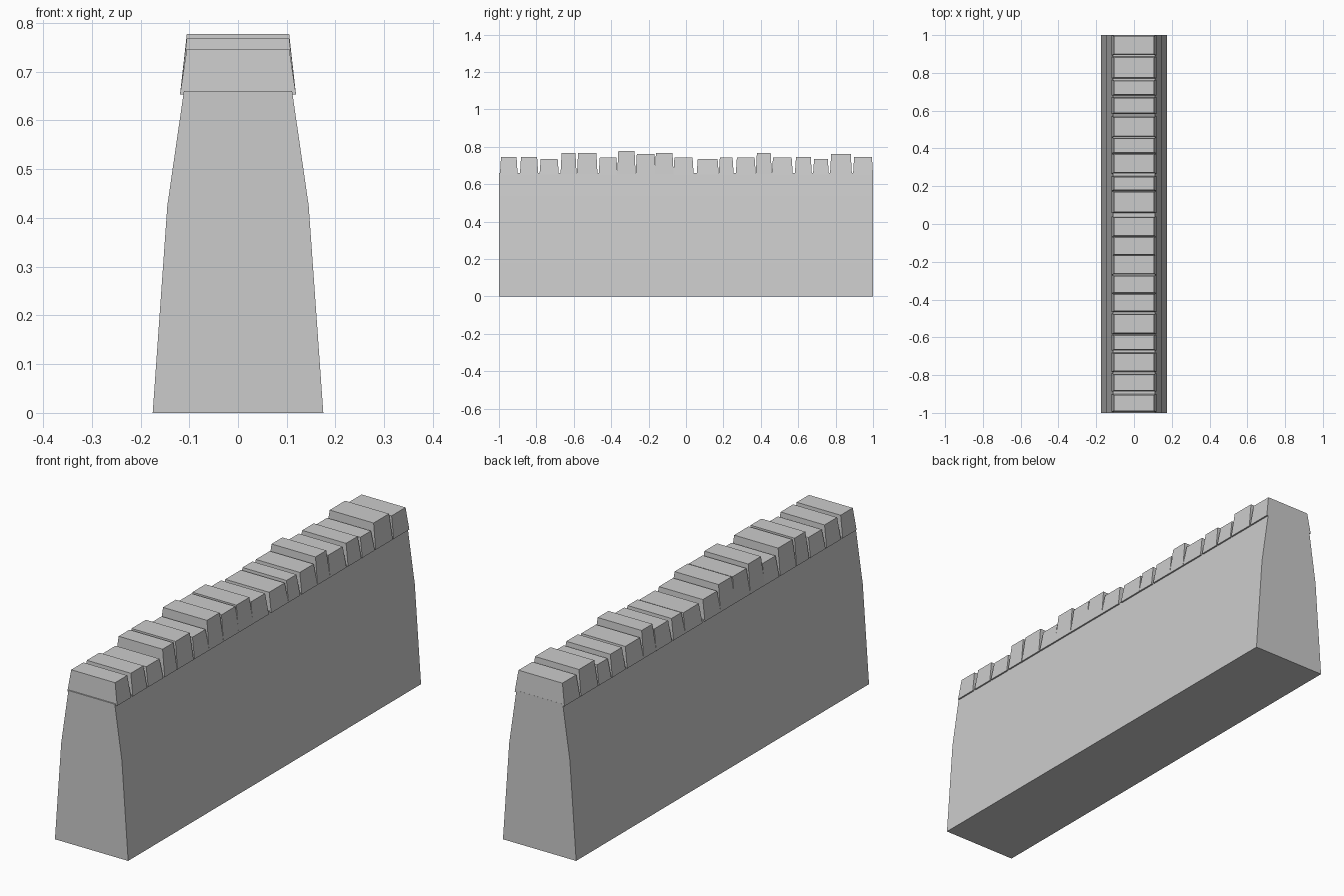
import bpy
import bmesh

cube = bpy.data.objects.get("Cube")
if cube:
    bpy.data.objects.remove(cube, do_unlink=True)

stone_grey = bpy.data.materials.new("stone_grey")
stone_grey.use_nodes = True
GREY = (0.6, 0.6, 0.6, 1)
stone_grey.diffuse_color = GREY
stone_grey.node_tree.nodes["Principled BSDF"].inputs["Base Color"].default_value = GREY


def add_object(name, bm):
    bmesh.ops.recalc_face_normals(bm, faces=bm.faces)
    mesh = bpy.data.meshes.new(name)
    bm.to_mesh(mesh)
    bm.free()
    mesh.materials.append(stone_grey)
    obj = bpy.data.objects.new(name, mesh)
    bpy.context.scene.collection.objects.link(obj)
    return obj


# Wall: a tapered profile extruded along y
half_profile = [(0.175, 0), (0.145, 0.425), (0.111, 0.66)]
outline = half_profile + [(-x, z) for x, z in reversed(half_profile)]
bm = bmesh.new()
end_face = bm.faces.new([bm.verts.new((x, -1, z)) for x, z in outline])
new = bmesh.ops.extrude_face_region(bm, geom=[end_face], use_keep_orig=True)["geom"]
bmesh.ops.translate(bm, vec=(0, 2, 0), verts=[v for v in new if isinstance(v, bmesh.types.BMVert)])
wall = add_object("wall_body", bm)
bpy.context.view_layer.objects.active = wall
wall.select_set(True)
bpy.ops.object.shade_smooth_by_angle(angle=0.5)
wall.select_set(False)

# Coping stones: start, end and top height of each
stones = [
    (-0.995, -0.90, 0.747), (-0.888, -0.79, 0.747), (-0.783, -0.68, 0.735),
    (-0.671, -0.585, 0.768), (-0.583, -0.473, 0.768), (-0.467, -0.366, 0.742),
    (-0.368, -0.269, 0.777), (-0.269, -0.162, 0.763), (-0.167, -0.066, 0.766),
    (-0.068, 0.041, 0.742), (0.057, 0.175, 0.736), (0.175, 0.255, 0.742),
    (0.266, 0.373, 0.742), (0.373, 0.459, 0.768), (0.459, 0.571, 0.742),
    (0.582, 0.673, 0.747), (0.679, 0.764, 0.736), (0.77, 0.887, 0.763),
    (0.893, 1.0, 0.747),
]
BASE, BASE_HALF, TOP_HALF, TAPER = 0.653, 0.119, 0.105, 0.006

for i, (start, end, top) in enumerate(stones, 1):
    bm = bmesh.new()
    bmesh.ops.create_cube(bm, size=2)
    for v in bm.verts:
        upper = v.co.z > 0
        inset = TAPER if upper else 0
        v.co.x *= TOP_HALF if upper else BASE_HALF
        v.co.y = end - inset if v.co.y > 0 else start + inset
        v.co.z = top if upper else BASE
    add_object(f"coping_stone_{i}", bm)
